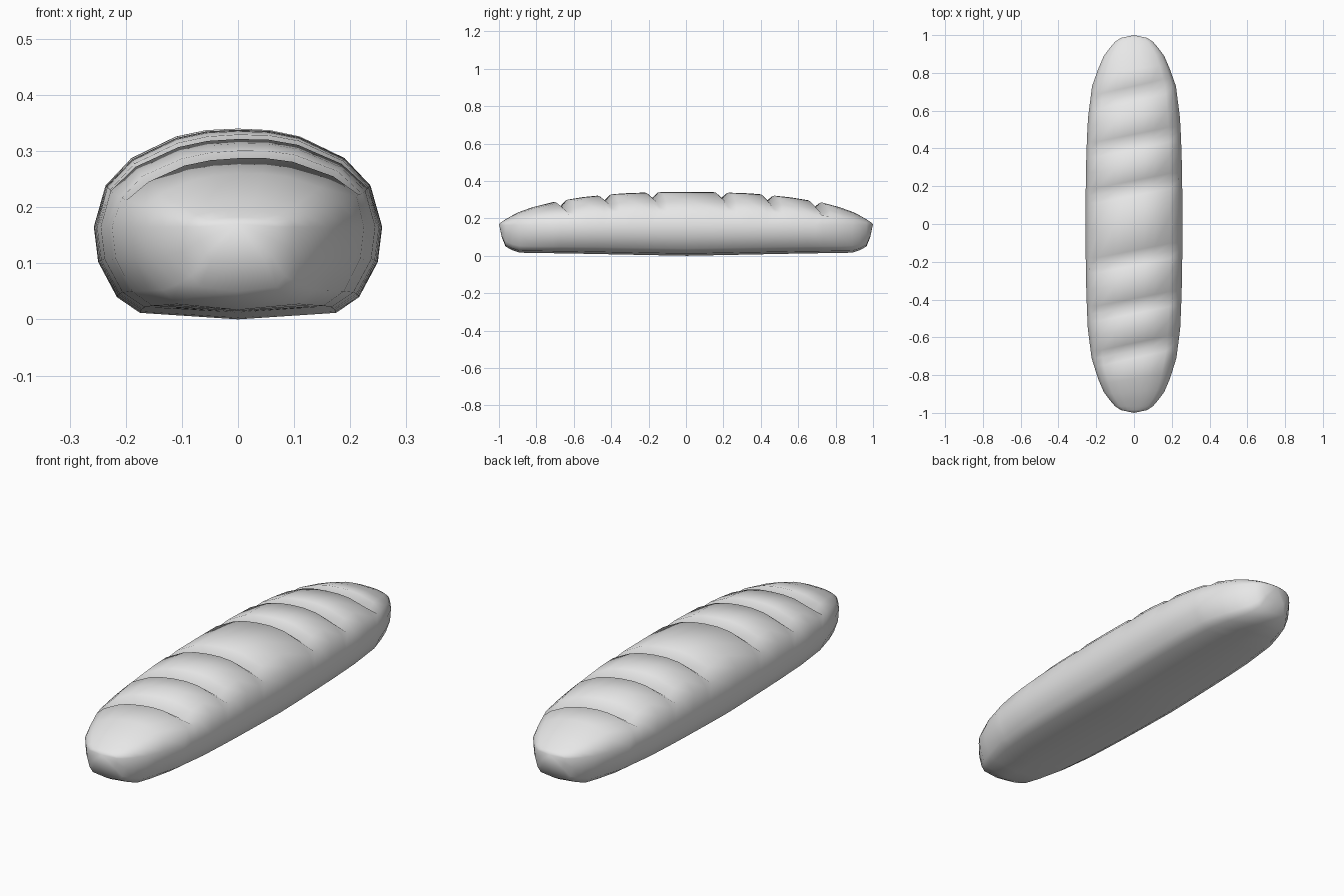
import bpy
import bmesh

cube = bpy.data.objects.get("Cube")
if cube:
    bpy.data.objects.remove(cube, do_unlink=True)

# Outline along the loaf: distance from middle, half width, top, bottom
OUTLINE = [(0, .257, .34, .0), (.15, .256, .34, .003), (.35, .253, .334, .007),
           (.55, .245, .314, .011), (.73, .222, .284, .014), (.82, .19, .26, .015),
           (.89, .16, .235, .017), (.93, .13, .215, .03), (.965, .10, .195, .05),
           (.985, .07, .182, .10), (1, 0, .17, .17)]
# Half cross-section from top to bottom: width share, height share about the waist
SECTION = [(0, 1), (.22, .985), (.43, .92), (.74, .70), (.92, .42), (1, 0),
           (.97, -.38), (.84, -.76), (.68, -.93), (0, -1)]
RING = SECTION + [(-u, v) for u, v in SECTION[-2:0:-1]]
CUTS = [-.67, -.435, -.18, .19, .435, .69]
WAIST = .165


def outline(y):
    y = min(abs(y), 1)
    for a, b in zip(OUTLINE, OUTLINE[1:]):
        if y <= b[0]:
            t = (y - a[0]) / (b[0] - a[0])
            return [p + (q - p) * t for p, q in zip(a[1:], b[1:])]


def ring_point(y, u, v, cut):
    # Slant the rings across the crust so that the cuts run diagonally
    slant = max(0, min(1, (.93 - abs(y)) / .2))
    y += .05 * u * slant * max(0, min(1, v * 2))
    width, top, bottom = outline(y)
    waist = max(bottom, min(WAIST, top))
    z = waist + v * ((top - waist) if v > 0 else (waist - bottom))
    if cut and v > 0:
        z -= .036 * max(0, min(1, (.92 - abs(u)) / .25))
    return (width * u, y, z)


# Ring stations: rounded ends, ridges and the diagonal cuts
stations = {s * o[0]: False for o in OUTLINE[5:-1] for s in (-1, 1)}
for c in CUTS:
    stations.update({c - .04: False, c: True, c + .04: False})
for a, b in zip(CUTS, CUTS[1:]):
    stations[(a + b) / 2] = False

bm = bmesh.new()
rings = [[bm.verts.new(ring_point(y, u, v, stations[y])) for u, v in RING]
         for y in sorted(stations)]
n = len(RING)
for a, b in zip(rings, rings[1:]):
    for i in range(n):
        j = (i + 1) % n
        bm.faces.new((a[i], a[j], b[j], b[i]))
# Close both tips
for ring, y in ((rings[0], -1), (rings[-1], 1)):
    tip = bm.verts.new((0, y, .17))
    for i in range(n):
        bm.faces.new((ring[i], ring[(i + 1) % n], tip))
bmesh.ops.recalc_face_normals(bm, faces=bm.faces)
for f in bm.faces:
    f.smooth = True
mesh = bpy.data.meshes.new("bread_loaf")
bm.to_mesh(mesh)
bm.free()
loaf = bpy.data.objects.new("bread_loaf", mesh)
bpy.context.collection.objects.link(loaf)

# Plain light grey crust
crust = bpy.data.materials.new("light_grey")
crust.use_nodes = True
color = (.8, .8, .8, 1)
crust.diffuse_color = color
crust.node_tree.nodes["Principled BSDF"].inputs["Base Color"].default_value = color
mesh.materials.append(crust)
